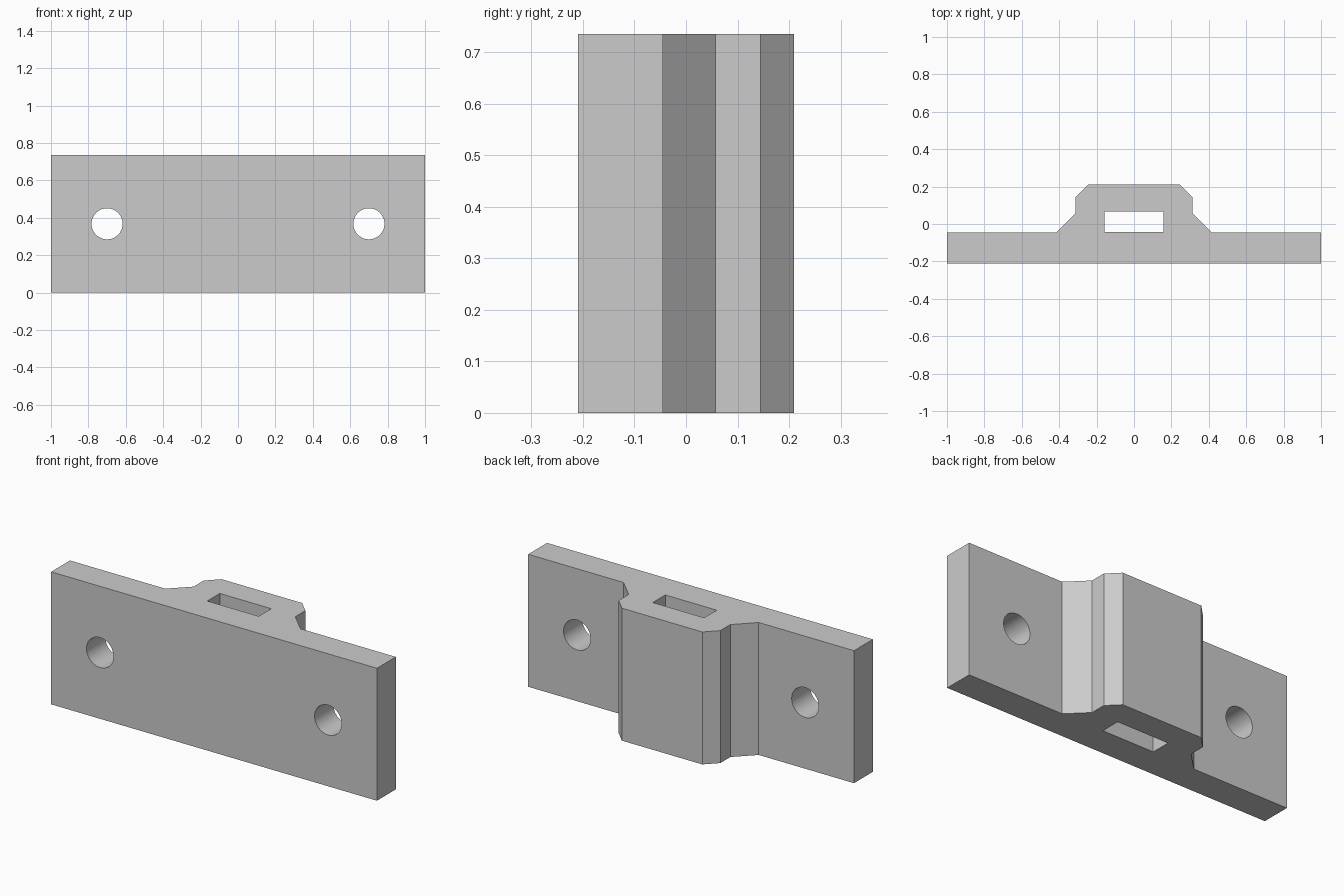
import bpy
import bmesh
import math
from mathutils import Matrix

HEIGHT = 0.735

if "Cube" in bpy.data.objects:
    bpy.data.objects.remove(bpy.data.objects["Cube"], do_unlink=True)

# Single grey material
grey = bpy.data.materials.new("plain_grey")
grey.use_nodes = True
colour = (0.6, 0.6, 0.6, 1)
grey.diffuse_color = colour
grey.node_tree.nodes["Principled BSDF"].inputs["Base Color"].default_value = colour


def make_object(name, bm):
    bmesh.ops.recalc_face_normals(bm, faces=bm.faces)
    mesh = bpy.data.meshes.new(name)
    bm.to_mesh(mesh)
    bm.free()
    mesh.materials.append(grey)
    obj = bpy.data.objects.new(name, mesh)
    bpy.context.collection.objects.link(obj)
    return obj


def extrude_profile(name, half, z0, z1):
    """Mirror a right-hand half profile across x and extrude it upwards."""
    outline = half + [(-x, y) for x, y in reversed(half)]
    bm = bmesh.new()
    face = bm.faces.new([bm.verts.new((x, y, z0)) for x, y in outline])
    top = bmesh.ops.extrude_face_region(bm, geom=[face])["geom"]
    verts = [v for v in top if isinstance(v, bmesh.types.BMVert)]
    bmesh.ops.translate(bm, verts=verts, vec=(0, 0, z1 - z0))
    return make_object(name, bm)


def cut(target, cutter):
    cutter.hide_render = True
    mod = target.modifiers.new("cut", "BOOLEAN")
    mod.operation = "DIFFERENCE"
    mod.solver = "EXACT"
    mod.object = cutter
    bpy.context.view_layer.objects.active = target
    bpy.ops.object.modifier_apply(modifier=mod.name)
    bpy.data.objects.remove(cutter, do_unlink=True)


# Flat plate with the chamfered boss on its back
bracket = extrude_profile("mounting_bracket", [
    (1, -0.21), (1, -0.045), (0.415, -0.045), (0.312, 0.057),
    (0.312, 0.145), (0.247, 0.21)], 0, HEIGHT)

# Rectangular slot running the full height of the boss
cut(bracket, extrude_profile("slot_cutter", [(0.158, -0.044), (0.158, 0.066)],
                             -0.1, HEIGHT + 0.1))

# Round screw holes through the plate
for side in (-1, 1):
    bm = bmesh.new()
    place = Matrix.Translation((side * 0.7, -0.13, HEIGHT / 2)) @ Matrix.Rotation(math.pi / 2, 4, "X")
    bmesh.ops.create_cone(bm, cap_ends=True, segments=64, radius1=0.083,
                          radius2=0.083, depth=0.4, matrix=place)
    cut(bracket, make_object("screw_hole_cutter", bm))

# Smooth hole walls, sharp edges elsewhere
bpy.ops.object.select_all(action="DESELECT")
bracket.select_set(True)
bpy.context.view_layer.objects.active = bracket
bpy.ops.object.shade_smooth_by_angle(angle=math.radians(30))
